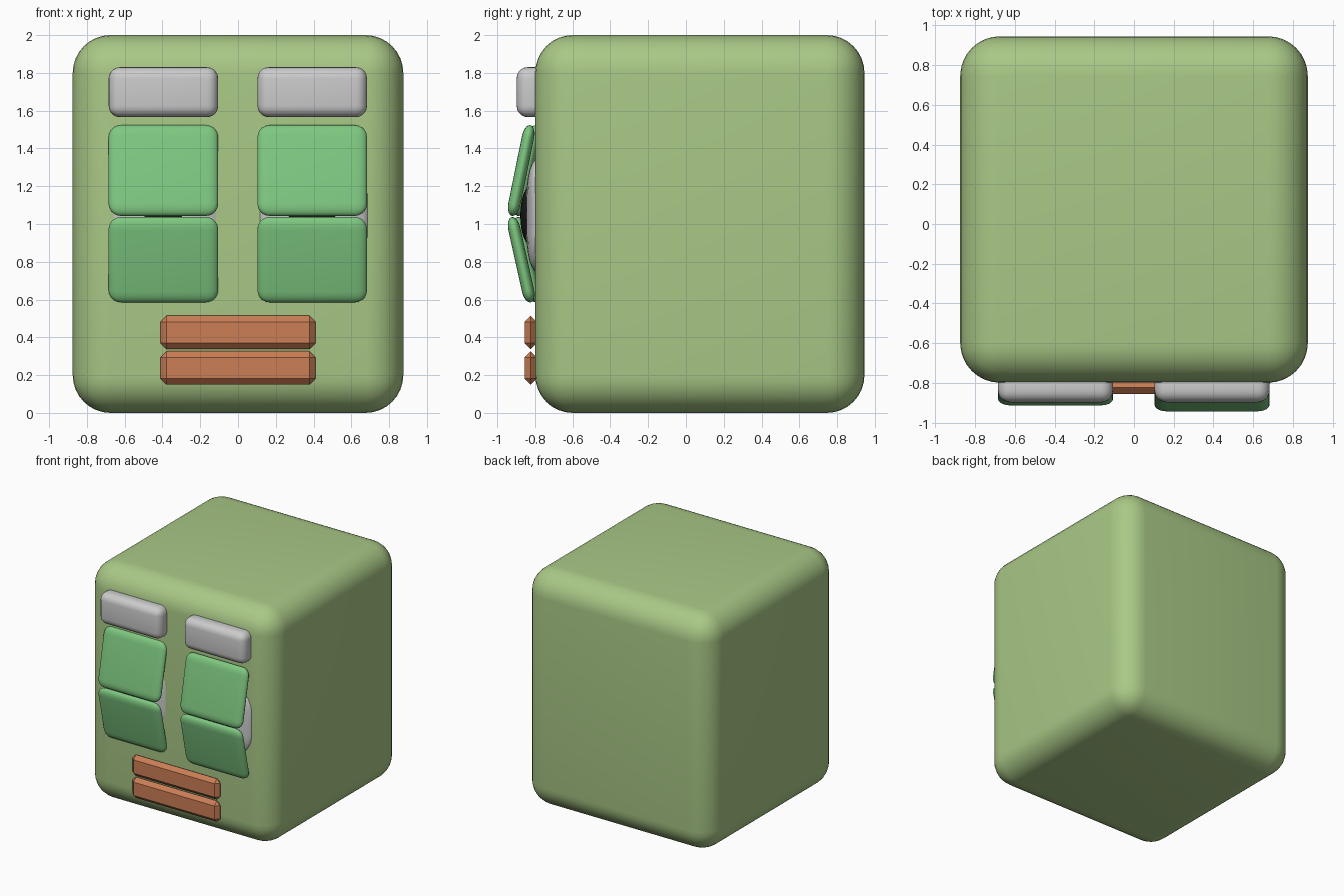
import bpy, bmesh
from math import radians

if "Cube" in bpy.data.objects:
    bpy.data.objects.remove(bpy.data.objects["Cube"])


def material(name, rgb):
    m = bpy.data.materials.new(name)
    m.diffuse_color = (*rgb, 1)
    m.use_nodes = True
    m.node_tree.nodes["Principled BSDF"].inputs["Base Color"].default_value = m.diffuse_color
    return m


GREEN = material("soft_green", (0.40, 0.58, 0.24))
LID = material("lid_green", (0.21, 0.58, 0.22))
ORANGE = material("orange", (0.60, 0.21, 0.09))
BLACK = material("black", (0.01, 0.01, 0.01))


def finish(name, bm, loc, tilt, mat, smooth):
    me = bpy.data.meshes.new(name)
    bm.to_mesh(me)
    bm.free()
    ob = bpy.data.objects.new(name, me)
    bpy.context.collection.objects.link(ob)
    ob.location = loc
    ob.rotation_euler.x = radians(tilt)
    if mat:
        me.materials.append(mat)
    if smooth:
        bpy.ops.object.select_all(action='DESELECT')
        bpy.context.view_layer.objects.active = ob
        ob.select_set(True)
        bpy.ops.object.shade_smooth_by_angle(angle=radians(40))
    return ob


def rounded_box(name, loc, size, bevel, segs, mat=None, tilt=0, flatten=1, smooth=True):
    """Bevelled box; flatten squashes depth after bevelling so size is final."""
    bm = bmesh.new()
    bmesh.ops.create_cube(bm, size=1)
    bmesh.ops.scale(bm, vec=(size[0], size[1] / flatten, size[2]), verts=bm.verts)
    bmesh.ops.bevel(bm, geom=bm.edges[:], offset=bevel, segments=segs,
                    profile=0.5, affect='EDGES')
    bmesh.ops.scale(bm, vec=(1, flatten, 1), verts=bm.verts)
    return finish(name, bm, loc, tilt, mat, smooth)


# Block body
rounded_box("body", (0, 0.073, 1), (1.75, 1.744, 2), 0.2, 8, GREEN)

# Brows, eyes and half-closed lids; one side sits slightly deeper
for side, x, dy in (("left", -0.395, 0.03), ("right", 0.393, 0)):
    rounded_box(side + "_brow", (x, -0.82, 1.698), (0.58, 0.155, 0.265), 0.06, 5)
    rounded_box(side + "_upper_lid", (x, -0.873 + dy, 1.283), (0.58, 0.065, 0.49),
                0.065, 5, LID, tilt=-11.5, flatten=0.48)
    rounded_box(side + "_lower_lid", (x, -0.873 + dy, 0.811), (0.58, 0.065, 0.462),
                0.065, 5, LID, tilt=12.5, flatten=0.48)
    rounded_box(side + "_eye", (x + 0.008, -0.785 + dy / 2, 1.045), (0.58, 0.12, 0.6),
                0.2, 6, flatten=0.28)
    bm = bmesh.new()
    bmesh.ops.create_uvsphere(bm, u_segments=24, v_segments=16, radius=1)
    bmesh.ops.scale(bm, vec=(0.13, 0.05, 0.15), verts=bm.verts)
    finish(side + "_pupil", bm, (x, -0.828 + dy, 1.045), 0, BLACK, True)

# Mouth: two chamfered lips
for name, z in (("upper_lip", 0.426), ("lower_lip", 0.238)):
    rounded_box(name, (0, -0.823, z), (0.82, 0.065, 0.177), 0.032, 1, ORANGE, smooth=False)
